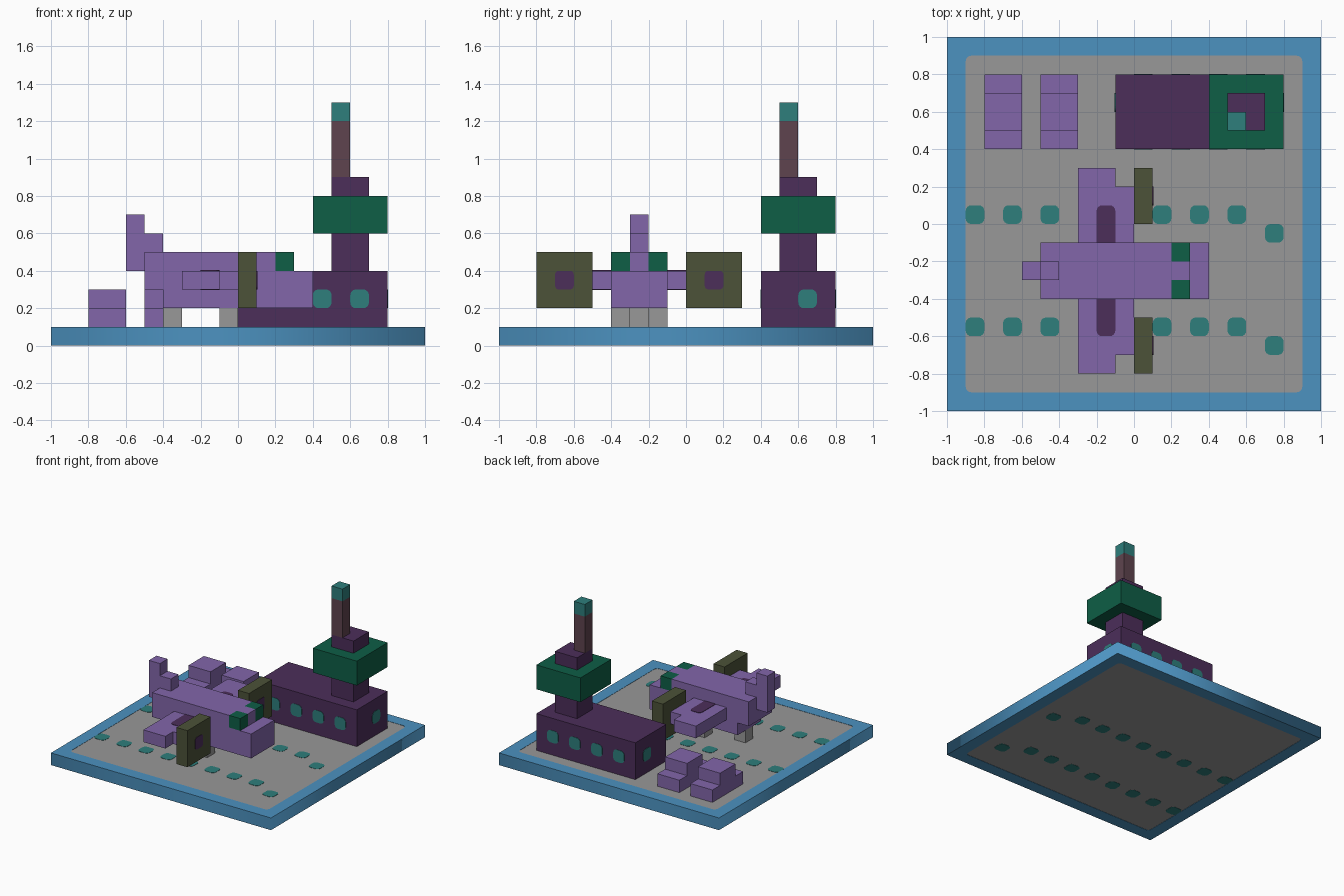
import bpy, bmesh, math
from mathutils import Vector

cube = bpy.data.objects.get("Cube")
if cube:
    bpy.data.objects.remove(cube, do_unlink=True)


def material(name, rgb):
    """Flat material from 0-255 sRGB values, stored linear."""
    lin = [(c / 255 / 12.92) if c < 11 else ((c / 255 + 0.055) / 1.055) ** 2.4 for c in rgb]
    m = bpy.data.materials.new(name)
    m.use_nodes = True
    m.diffuse_color = (*lin, 1)
    m.node_tree.nodes["Principled BSDF"].inputs["Base Color"].default_value = (*lin, 1)
    return m


BLUE = material("blue", (76, 146, 192))
GREY = material("grey", (152, 152, 152))
LILAC = material("lilac", (130, 102, 170))
PLUM = material("plum", (76, 46, 90))
GREEN = material("green", (14, 94, 70))
TEAL = material("teal", (46, 126, 124))
OLIVE = material("olive", (76, 82, 56))
BROWN = material("brown", (94, 68, 78))


def prism(name, mat, outline, axis, lo, hi):
    """Extrude a 2D outline along axis; the outline uses the other two axes in x, y, z order."""
    u, v = [i for i in range(3) if i != axis]
    bm = bmesh.new()
    verts = []
    for a, b in outline:
        p = Vector((0, 0, 0))
        p[u], p[v], p[axis] = a, b, lo
        verts.append(bm.verts.new(p))
    face = bm.faces.new(verts)
    move = Vector((0, 0, 0))
    move[axis] = hi - lo
    ext = bmesh.ops.extrude_face_region(bm, geom=[face], use_keep_orig=True)
    bmesh.ops.translate(bm, vec=move, verts=[g for g in ext["geom"] if isinstance(g, bmesh.types.BMVert)])
    bmesh.ops.recalc_face_normals(bm, faces=bm.faces)
    me = bpy.data.meshes.new(name)
    bm.to_mesh(me)
    bm.free()
    me.materials.append(mat)
    ob = bpy.data.objects.new(name, me)
    bpy.context.collection.objects.link(ob)
    return ob


def box(name, mat, x, y, z):
    return prism(name, mat, [(x[0], y[0]), (x[1], y[0]), (x[1], y[1]), (x[0], y[1])], 2, *z)


def rounded(a, b, r=0.03, steps=4):
    """Rounded rectangle spanning the ranges a and b."""
    pts = []
    corners = [(a[1] - r, b[1] - r), (a[0] + r, b[1] - r), (a[0] + r, b[0] + r), (a[1] - r, b[0] + r)]
    for i, (cx, cy) in enumerate(corners):
        for s in range(steps + 1):
            t = math.pi / 2 * (i + s / steps)
            pts.append((cx + r * math.cos(t), cy + r * math.sin(t)))
    return pts


# Base: blue border with a rounded opening, filled by the grey apron
apron = rounded((-0.9, 0.9), (-0.9, 0.9))
curve = bpy.data.curves.new("border_curve", "CURVE")
curve.dimensions = "2D"
curve.fill_mode = "BOTH"
curve.extrude = 0.05
for pts in ([(-1, -1), (1, -1), (1, 1), (-1, 1)], apron):
    sp = curve.splines.new("POLY")
    sp.points.add(len(pts) - 1)
    for p, (px, py) in zip(sp.points, pts):
        p.co = (px, py, 0, 1)
    sp.use_cyclic_u = True
helper = bpy.data.objects.new("border_helper", curve)
bpy.context.collection.objects.link(helper)
border_mesh = bpy.data.meshes.new_from_object(helper.evaluated_get(bpy.context.evaluated_depsgraph_get()))
bpy.data.objects.remove(helper, do_unlink=True)
border_mesh.materials.clear()
border_mesh.materials.append(BLUE)
border = bpy.data.objects.new("base_border", border_mesh)
border.location.z = 0.05
bpy.context.collection.objects.link(border)
GROUND = 0.098
prism("apron", GREY, apron, 2, 0.002, GROUND)

# Runway lights: two rows, the last one in each stepped sideways, on both faces of the slab
for y0 in (0.0, -0.6):
    for i in range(9):
        x = -0.9 + 0.2 * i
        y = y0 - 0.1 if i == 8 else y0
        spot = rounded((x, x + 0.1), (y, y + 0.1))
        prism("runway_light_top", TEAL, spot, 2, GROUND - 0.002, 0.1)
        prism("runway_light_bottom", TEAL, spot, 2, 0, 0.004)

# Terminal building and windows
box("terminal", PLUM, (-0.1, 0.8), (0.4, 0.8), (GROUND, 0.4))
T = 0.003
for x in (0.0, 0.2, 0.4, 0.6):
    pane = rounded((x, x + 0.1), (0.2, 0.3))
    prism("window_front", TEAL, pane, 1, 0.4 - T, 0.4 + T)
    prism("window_back", TEAL, pane, 1, 0.8 - T, 0.8 + T)
for x in (-0.1, 0.8):
    prism("window_end", TEAL, rounded((0.6, 0.7), (0.2, 0.3)), 0, x - T, x + T)

# Control tower
box("tower_stem", PLUM, (0.5, 0.7), (0.5, 0.7), (0.4, 0.6))
box("tower_cabin", GREEN, (0.4, 0.8), (0.4, 0.8), (0.6, 0.8))
box("tower_roof", PLUM, (0.5, 0.7), (0.5, 0.7), (0.8, 0.9))
box("antenna", BROWN, (0.5, 0.6), (0.5, 0.6), (0.9, 1.2))
box("antenna_beacon", TEAL, (0.5, 0.6), (0.5, 0.6), (1.2, 1.3))

# Parked vehicles: stepped side profile
car = [(0.4, GROUND), (0.8, GROUND), (0.8, 0.2), (0.7, 0.2), (0.7, 0.3), (0.5, 0.3), (0.5, 0.2), (0.4, 0.2)]
for x in (-0.8, -0.5):
    prism("vehicle", LILAC, car, 0, x, x + 0.2)

# Aircraft body, nose ridge, cockpit windows and tail fin
body = [(-0.4, 0.2), (0.4, 0.2), (0.4, 0.4), (0.2, 0.4), (0.2, 0.5), (-0.5, 0.5), (-0.5, 0.3), (-0.4, 0.3)]
prism("fuselage", LILAC, body, 1, -0.4, -0.1)
box("cockpit_ridge", LILAC, (0.2, 0.3), (-0.3, -0.2), (0.4, 0.5))
fin = [(-0.6, 0.4), (-0.5, 0.4), (-0.5, 0.5), (-0.4, 0.5), (-0.4, 0.6), (-0.5, 0.6), (-0.5, 0.7), (-0.6, 0.7)]
prism("tail_fin", LILAC, fin, 1, -0.3, -0.2)
box("tail_wheel", GREY, (-0.4, -0.3), (-0.3, -0.2), (GROUND, 0.2))

# Paired aircraft parts, mirrored about the body's centre line at y = -0.25
for side, s in (("left", 1), ("right", -1)):
    def my(*d):
        return sorted(-0.25 + s * v for v in d)

    box("cockpit_window_" + side, GREEN, (0.2, 0.3), my(0.05, 0.15), (0.4, 0.5))
    box("main_wheel_" + side, GREY, (-0.1, 0), my(0.05, 0.15), (GROUND, 0.2))
    wing = [(-0.3, 0.15), (0, 0.15), (0, 0.45), (-0.1, 0.45), (-0.1, 0.55), (-0.3, 0.55)]
    prism("wing_" + side, LILAC, [(x, -0.25 + s * d) for x, d in wing], 2, 0.3, 0.4)
    stripe = rounded((-0.2, -0.1), my(0.1, 0.35))
    for z in (0.3, 0.4):
        prism("wing_stripe_" + side, PLUM, stripe, 2, z - T, z + T)
    box("propeller_" + side, OLIVE, (0, 0.1), my(0.25, 0.55), (0.2, 0.5))
    prism("propeller_hub_" + side, PLUM, rounded(my(0.35, 0.45), (0.3, 0.4), 0.02), 0, 0.1 - T, 0.1 + T)
